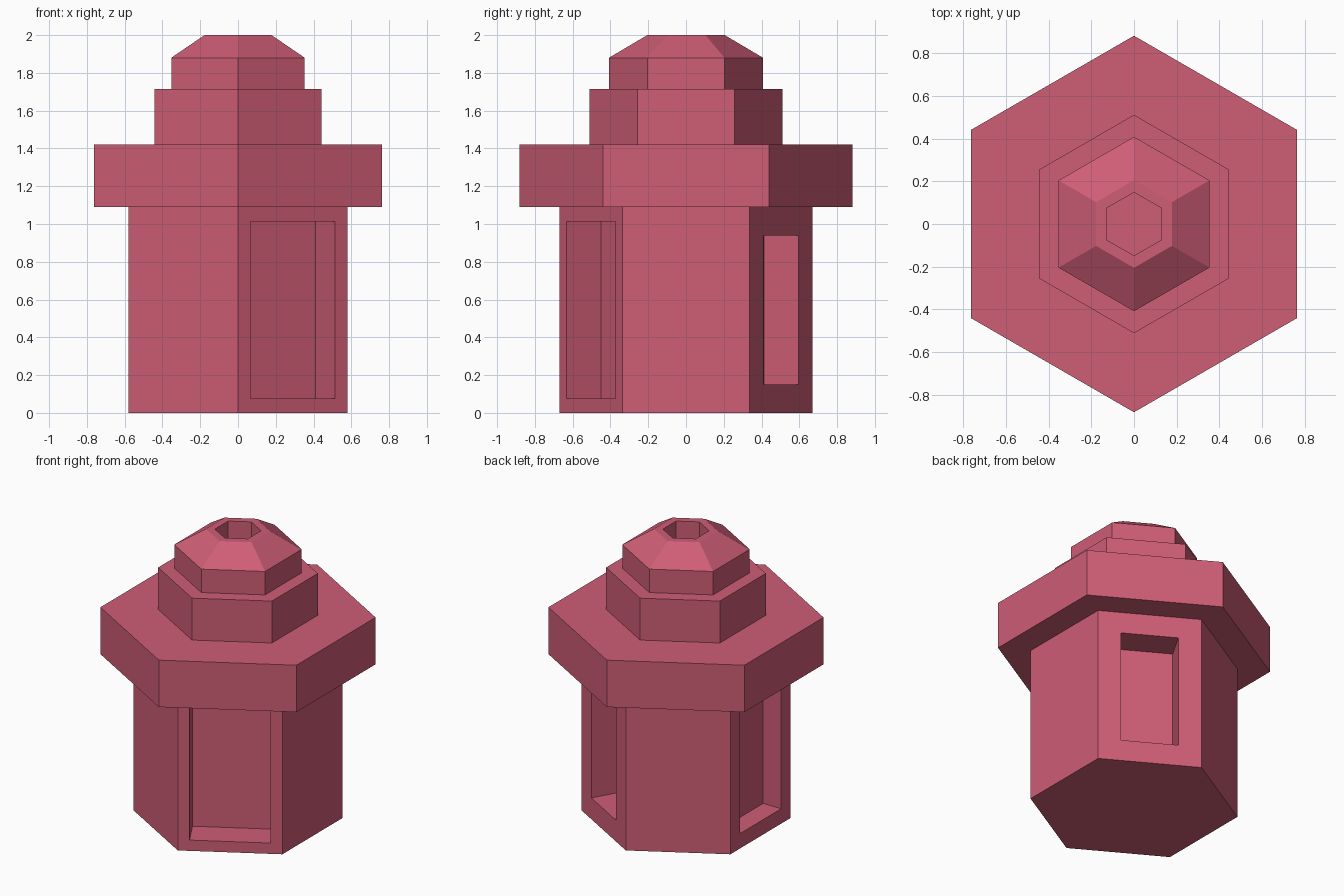
import bpy, bmesh
from math import cos, sin, pi, radians
from mathutils import Vector

if "Cube" in bpy.data.objects:
    bpy.data.objects.remove(bpy.data.objects["Cube"])

SIDES = 6

# (radius, height) outline, from the base up the outside and down into the top socket
PROFILE = [
    (0.67, 0.0), (0.67, 1.09),      # body
    (0.881, 1.09), (0.881, 1.42),   # overhanging collar
    (0.511, 1.42), (0.511, 1.715),  # middle tier
    (0.408, 1.715), (0.408, 1.88),  # upper tier
    (0.205, 2.0),                   # sloped cap
    (0.148, 2.0), (0.148, 1.82),    # socket in the top
]

# Recessed panels: face direction in degrees -> (border, depth)
PANELS = {-60: (0.076, 0.21), 60: (0.15, 0.21), 180: (0.105, 0.14)}

bm = bmesh.new()

# Hexagonal rings joined into one closed shell
rings = []
for r, z in PROFILE:
    angles = [pi / 6 + 2 * pi * i / SIDES for i in range(SIDES)]
    rings.append([bm.verts.new((r * cos(a), r * sin(a), z)) for a in angles])
for low, high in zip(rings, rings[1:]):
    for i in range(SIDES):
        j = (i + 1) % SIDES
        bm.faces.new((low[i], low[j], high[j], high[i]))
bm.faces.new(rings[0][::-1])
bm.faces.new(rings[-1])
bm.normal_update()

# Body panels: inset the wall, then push the inner face inwards
body_walls = [f for f in bm.faces
              if abs(f.normal.z) < 0.1 and f.calc_center_median().z < 1.0]
for angle, (border, depth) in PANELS.items():
    direction = Vector((cos(radians(angle)), sin(radians(angle)), 0))
    wall = max(body_walls, key=lambda f: f.normal.dot(direction))
    bmesh.ops.inset_individual(bm, faces=[wall], thickness=border, use_even_offset=True)
    panel = bmesh.ops.extrude_discrete_faces(bm, faces=[wall])["faces"][0]
    bmesh.ops.translate(bm, verts=panel.verts[:], vec=-depth * direction)
    body_walls = [f for f in body_walls if f.is_valid and f is not wall]

bmesh.ops.recalc_face_normals(bm, faces=bm.faces[:])
mesh = bpy.data.meshes.new("hexagonal_tower")
bm.to_mesh(mesh)
bm.free()
tower = bpy.data.objects.new("hexagonal_tower", mesh)
bpy.context.collection.objects.link(tower)

# Rose colour
rose = bpy.data.materials.new("rose")
rose.diffuse_color = (0.62, 0.11, 0.18, 1)
rose.use_nodes = True
rose.node_tree.nodes["Principled BSDF"].inputs["Base Color"].default_value = rose.diffuse_color
mesh.materials.append(rose)
